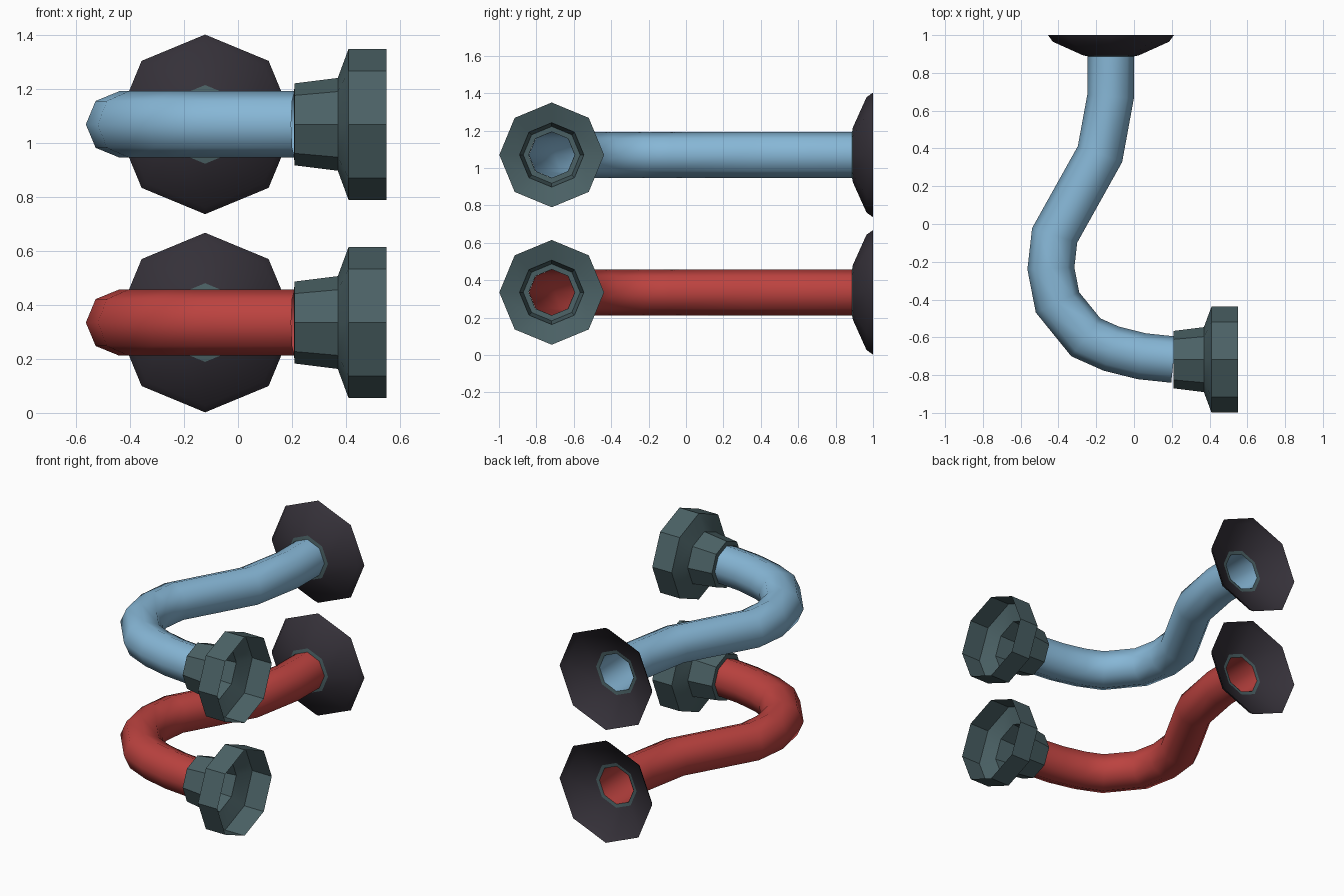
import bpy, bmesh, math
from mathutils import Vector

if "Cube" in bpy.data.objects:
    bpy.data.objects.remove(bpy.data.objects["Cube"])

SIDES = 8


def material(name, rgb):
    m = bpy.data.materials.new(name)
    m.diffuse_color = (*rgb, 1)
    m.use_nodes = True
    m.node_tree.nodes["Principled BSDF"].inputs["Base Color"].default_value = m.diffuse_color
    return m


def tube(name, path, radii, z, mat, angle):
    """Open octagonal shell swept along a flat path, mitred at the bends."""
    pts = [Vector((x, y, z)) for x, y in path]
    steps = [(q - p).normalized() for p, q in zip(pts, pts[1:])]
    bm = bmesh.new()
    rings = []
    for i, p in enumerate(pts):
        a = steps[max(i - 1, 0)]
        b = steps[min(i, len(steps) - 1)]
        t = (a + b).normalized()
        side = Vector((t.y, -t.x, 0)) / a.dot(t)
        ring = []
        for k in range(SIDES):
            u = 2 * math.pi * k / SIDES
            off = side * math.cos(u) + Vector((0, 0, math.sin(u)))
            ring.append(bm.verts.new(p + off * radii[i]))
        rings.append(ring)
    for r, s in zip(rings, rings[1:]):
        for k in range(SIDES):
            j = (k + 1) % SIDES
            bm.faces.new((r[k], r[j], s[j], s[k]))
    # Make the normals point away from the path
    bm.normal_update()
    bm.faces.ensure_lookup_table()
    f = bm.faces[-1]
    if f.normal.dot(f.calc_center_median() - (pts[-1] + pts[-2]) / 2) < 0:
        bmesh.ops.reverse_faces(bm, faces=bm.faces[:])
    me = bpy.data.meshes.new(name)
    bm.to_mesh(me)
    bm.free()
    me.materials.append(mat)
    ob = bpy.data.objects.new(name, me)
    bpy.context.collection.objects.link(ob)
    bpy.ops.object.select_all(action='DESELECT')
    ob.select_set(True)
    bpy.context.view_layer.objects.active = ob
    bpy.ops.object.shade_smooth_by_angle(angle=math.radians(angle))


blue = material("blue", (0.24, 0.47, 0.67))
red = material("red", (0.50, 0.055, 0.05))
teal = material("dark_teal", (0.07, 0.12, 0.13))
black = material("black_rubber", (0.035, 0.03, 0.04))

# Pipe centre line, from the flange to the connector
path = [(-.122, .89), (-.124, .675), (-.18, .37), (-.42, -.06), (-.44, -.235),
        (-.405, -.415), (-.255, -.60), (-.12, -.66), (.04, -.70), (.21, -.718)]

for label, z, mat in (("lower", .335, red), ("upper", 1.07, blue)):
    # Bent pipe, open at both ends
    tube(label + "_pipe", path, [.123] * len(path), z, mat, 60)
    # Stepped connector cup on the right end, with a ring closing onto the pipe
    tube(label + "_connector", [(x, -.718) for x in (.208, .21, .37, .41, .55)],
         (.123, .152, .172, .28, .28), z, teal, 30)
    # Thin ring where the pipe meets the flange
    tube(label + "_ring", [(-.122, .888), (-.122, .892)], (.123, .146), z, teal, 30)
    # Flared flange at the back, open behind
    tube(label + "_flange", [(-.122, y) for y in (.892, .965, 1.0)],
         (.146, .308, .333), z, black, 60)
